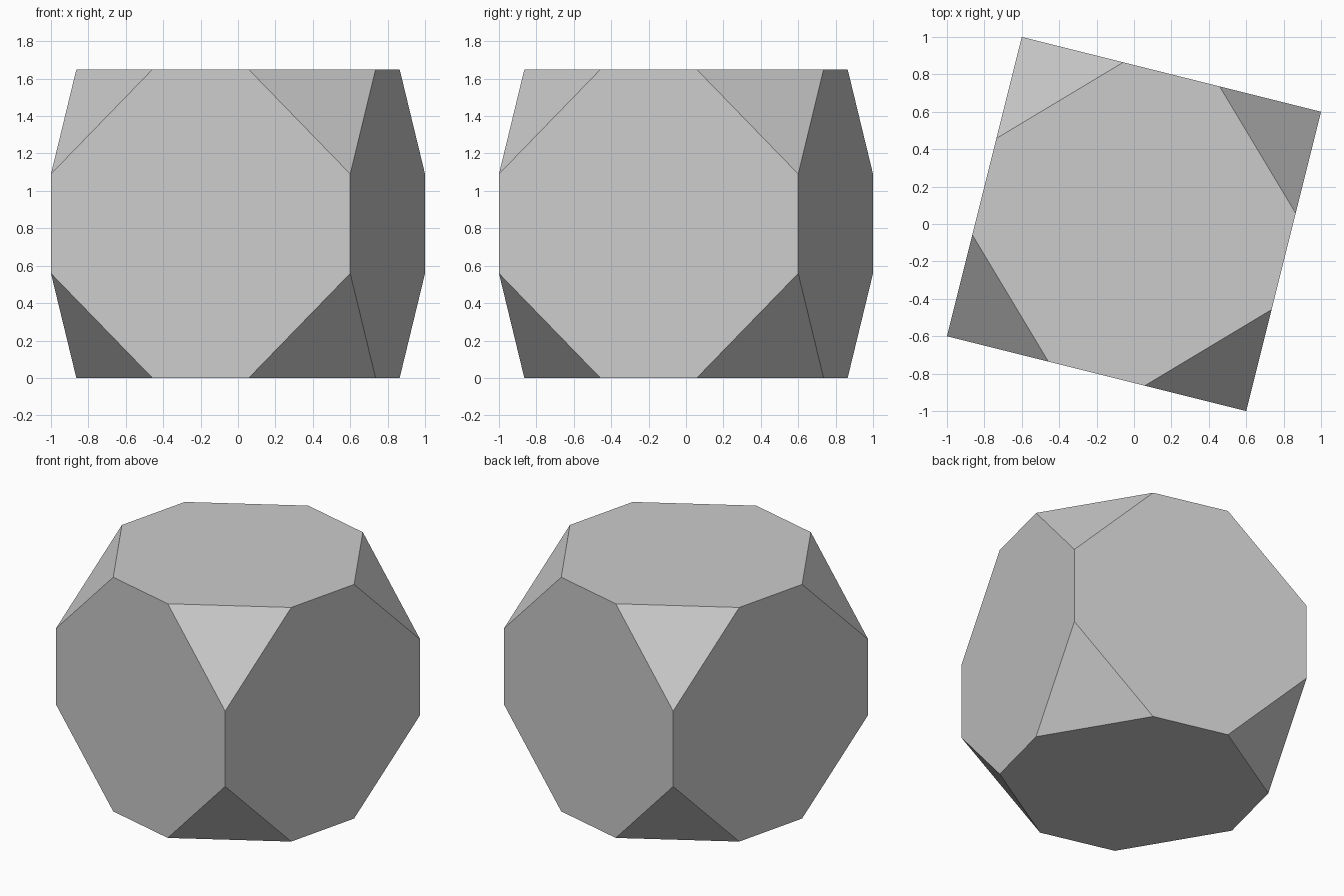
import bpy, bmesh, math
from itertools import product
from mathutils import Matrix, Vector

if "Cube" in bpy.data.objects:
    bpy.data.objects.remove(bpy.data.objects["Cube"], do_unlink=True)

HALF = 0.8246   # half the side of the block
CUT = 0.559     # length trimmed from each edge at a corner

# Plain grey material
grey = bpy.data.materials.new("grey")
grey.use_nodes = True
colour = (0.6, 0.6, 0.6, 1)
grey.diffuse_color = colour
grey.node_tree.nodes["Principled BSDF"].inputs["Base Color"].default_value = colour

# Cube with its eight corners sliced off
bm = bmesh.new()
bmesh.ops.create_cube(bm, size=2 * HALF)
for signs in product((-1, 1), repeat=3):
    normal = Vector(signs)
    point = normal * (HALF - CUT / 3)
    cut = bmesh.ops.bisect_plane(
        bm, geom=bm.verts[:] + bm.edges[:] + bm.faces[:], dist=1e-5,
        plane_co=point, plane_no=normal.normalized(), clear_outer=True)
    rim = [e for e in cut["geom_cut"] if isinstance(e, bmesh.types.BMEdge)]
    bmesh.ops.contextual_create(bm, geom=rim)
bmesh.ops.recalc_face_normals(bm, faces=bm.faces[:])

# Turn slightly about the vertical and stand on the floor
turn = Matrix.Rotation(-math.atan(0.25), 4, "Z")
bm.transform(Matrix.Translation((0, 0, HALF)) @ turn)

mesh = bpy.data.meshes.new("truncated_block")
bm.to_mesh(mesh)
bm.free()
mesh.materials.append(grey)
block = bpy.data.objects.new("truncated_block", mesh)
bpy.context.scene.collection.objects.link(block)
